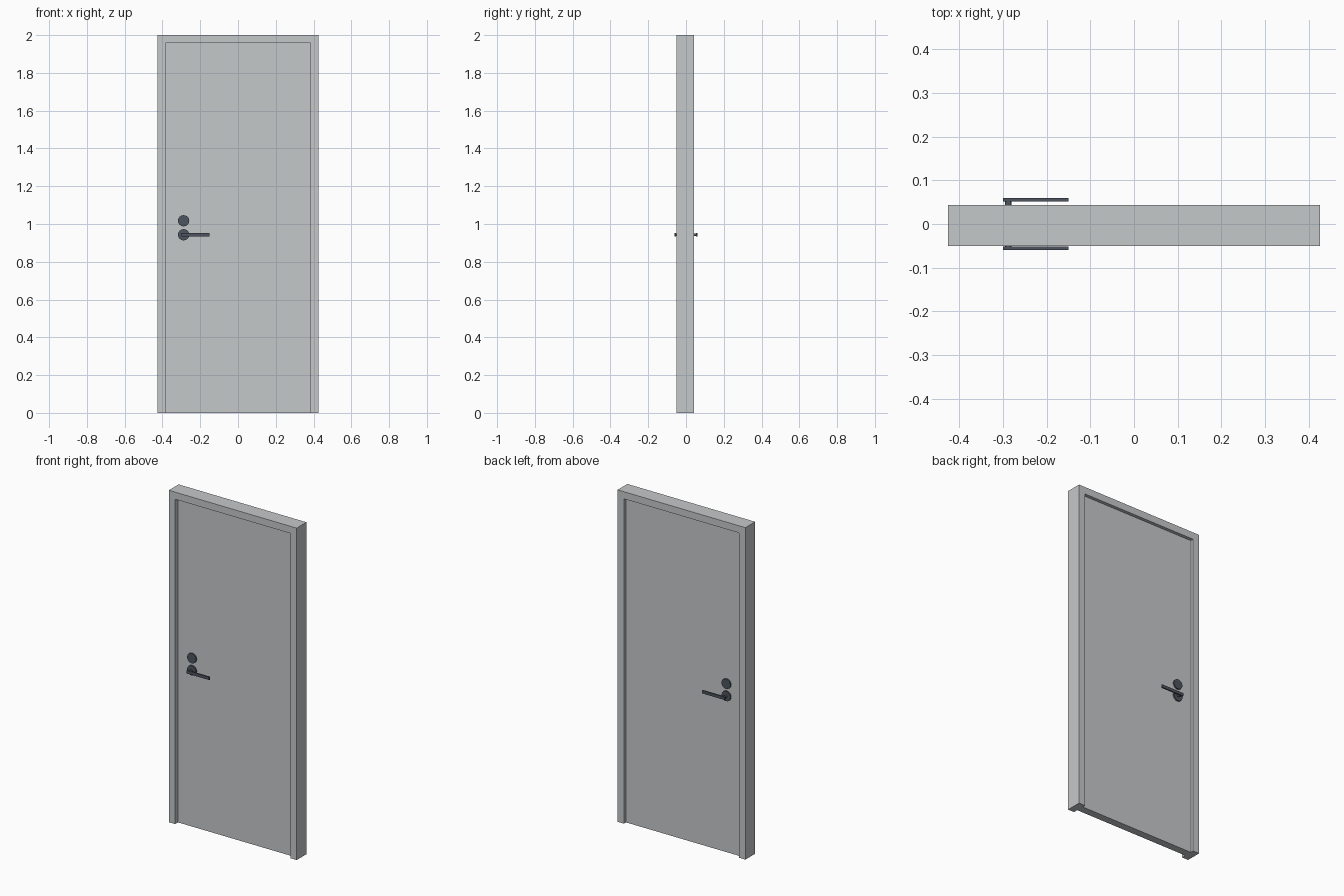
import bpy, bmesh, math
from mathutils import Matrix, Vector

if "Cube" in bpy.data.objects:
    bpy.data.objects.remove(bpy.data.objects["Cube"])

def material(name, color):
    m = bpy.data.materials.new(name)
    m.diffuse_color = (*color, 1)
    m.use_nodes = True
    m.node_tree.nodes["Principled BSDF"].inputs["Base Color"].default_value = m.diffuse_color
    return m

GREY = material("light grey paint", (0.56, 0.58, 0.59))
METAL = material("dark metal", (0.075, 0.09, 0.115))

def finish(name, bm, mat):
    bmesh.ops.recalc_face_normals(bm, faces=bm.faces)
    mesh = bpy.data.meshes.new(name)
    bm.to_mesh(mesh)
    bm.free()
    mesh.materials.append(mat)
    ob = bpy.data.objects.new(name, mesh)
    bpy.context.collection.objects.link(ob)
    return ob

def box(name, lo, hi, mat):
    lo, hi = Vector(lo), Vector(hi)
    bm = bmesh.new()
    bmesh.ops.create_cube(bm, size=1, matrix=Matrix.Translation((lo + hi) / 2)
                          @ Matrix.Diagonal((*(hi - lo), 1)))
    return finish(name, bm, mat)

def disc(name, x, z, y0, y1, radius, sides, mat):
    # cylinder lying along y
    bm = bmesh.new()
    bmesh.ops.create_cone(bm, cap_ends=True, segments=sides, radius1=radius, radius2=radius,
                          depth=abs(y1 - y0),
                          matrix=Matrix.Translation((x, (y0 + y1) / 2, z))
                          @ Matrix.Rotation(math.pi / 2, 4, 'X'))
    return finish(name, bm, mat)

W, H, IN_W, IN_H = 0.426, 2.0, 0.384, 1.957   # frame outside and opening
FRONT, BACK = -0.05, 0.043                    # frame depth
DOOR = 0.023                                  # half thickness of the door

# door frame: upside-down U profile, extruded through the wall
bm = bmesh.new()
outline = [(-W, 0), (-W, H), (W, H), (W, 0), (IN_W, 0), (IN_W, IN_H), (-IN_W, IN_H), (-IN_W, 0)]
face = bm.faces.new([bm.verts.new((x, FRONT, z)) for x, z in outline])
ext = bmesh.ops.extrude_face_region(bm, geom=[face])
bmesh.ops.translate(bm, vec=(0, BACK - FRONT, 0),
                    verts=[v for v in ext["geom"] if isinstance(v, bmesh.types.BMVert)])
finish("door_frame", bm, GREY)

# door leaf, recessed on both sides
box("door_leaf", (-IN_W, -DOOR, 0), (IN_W, DOOR, IN_H), GREY)

# handle set on each side
HX, HZ, LOCK_Z = -0.288, 0.943, 1.017
for side, s in (("front", -1), ("back", 1)):
    disc(side + "_handle_rose", HX, HZ, s * DOOR, s * (DOOR + 0.008), 0.03, 16, METAL)
    disc(side + "_lock_rose", HX, LOCK_Z, s * DOOR, s * (DOOR + 0.008), 0.03, 16, METAL)
    disc(side + "_handle_stem", HX, HZ, s * DOOR, s * 0.053, 0.0075, 12, METAL)
    ya, yb = sorted((s * 0.052, s * 0.06))
    box(side + "_lever", (-0.30, ya, HZ - 0.009), (-0.15, yb, HZ + 0.009), METAL)
